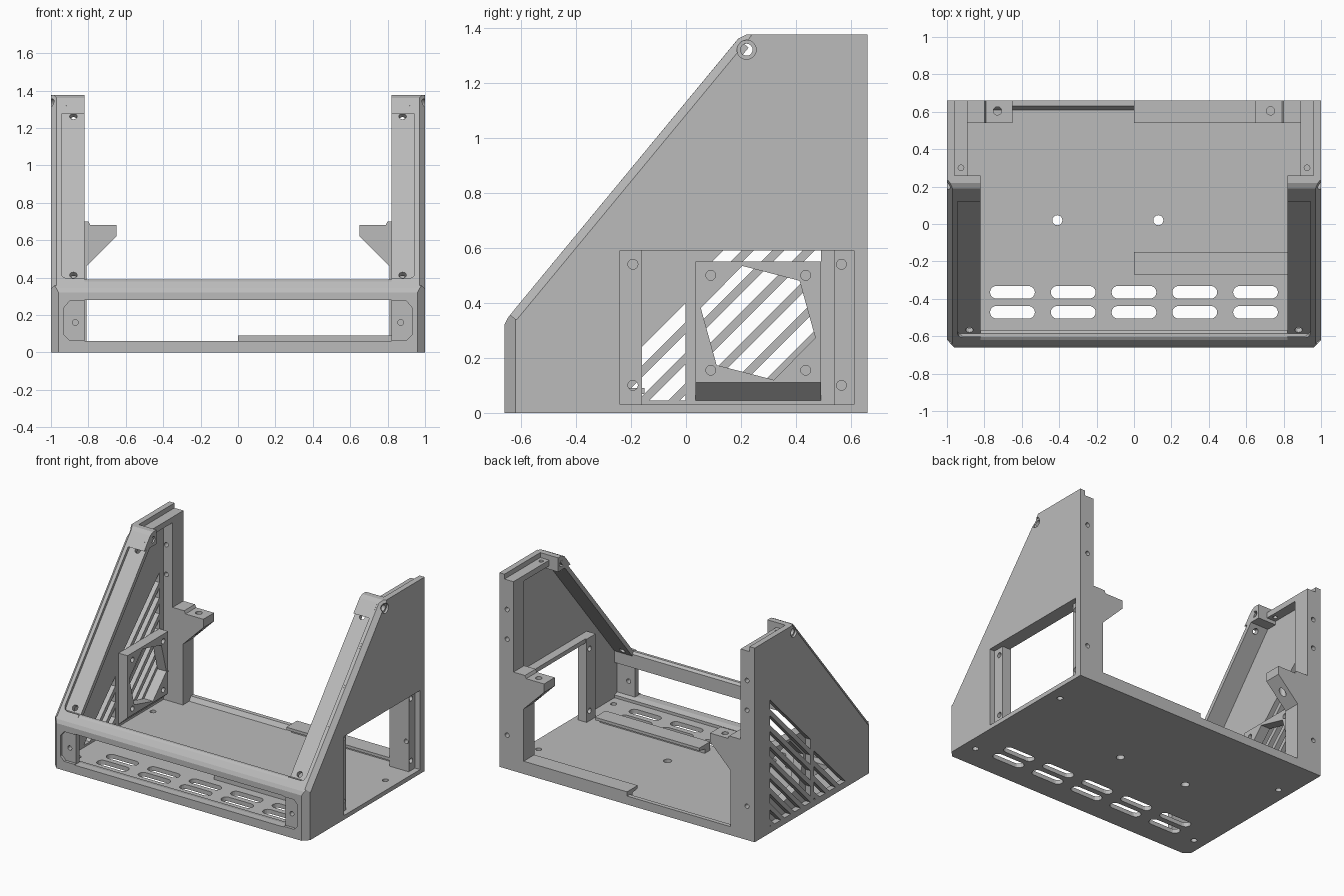
import bpy, bmesh
from math import sin, cos, pi, radians
from mathutils import Matrix

cube = bpy.data.objects.get("Cube")
if cube:
    bpy.data.objects.remove(cube, do_unlink=True)

grey = bpy.data.materials.new("light_grey")
grey.use_nodes = True
COLOUR = (0.5, 0.5, 0.5, 1)
grey.diffuse_color = COLOUR
grey.node_tree.nodes["Principled BSDF"].inputs["Base Color"].default_value = COLOUR

# Places profile coordinates (p, q) and depth d in space
PLACE = {"x": lambda p, q, d: (d, p, q),
         "y": lambda p, q, d: (p, d, q),
         "z": lambda p, q, d: (p, q, d)}


def prism(name, polys, axis, a, b, matrix=Matrix()):
    """Extrude one or more profiles along an axis, from a to b."""
    bm = bmesh.new()
    for pts in polys:
        rings = [[bm.verts.new(PLACE[axis](p, q, d)) for p, q in pts] for d in (a, b)]
        bm.faces.new(rings[0])
        bm.faces.new(rings[1][::-1])
        for i in range(len(pts)):
            j = (i + 1) % len(pts)
            bm.faces.new((rings[0][i], rings[1][i], rings[1][j], rings[0][j]))
    bm.transform(matrix)
    bmesh.ops.recalc_face_normals(bm, faces=bm.faces)
    mesh = bpy.data.meshes.new(name)
    bm.to_mesh(mesh)
    bm.free()
    mesh.materials.append(grey)
    obj = bpy.data.objects.new(name, mesh)
    bpy.context.collection.objects.link(obj)
    return obj


def boolean(obj, cutter, operation="DIFFERENCE"):
    """Apply a boolean and remove the cutter."""
    cutter.hide_render = True
    mod = obj.modifiers.new("cut", "BOOLEAN")
    mod.operation, mod.solver, mod.object = operation, "EXACT", cutter
    bpy.context.view_layer.update()
    deps = bpy.context.evaluated_depsgraph_get()
    mesh = bpy.data.meshes.new_from_object(obj.evaluated_get(deps))
    obj.modifiers.clear()
    obj.data = mesh
    bpy.data.objects.remove(cutter, do_unlink=True)


def cut(obj, polys, axis, a, b, matrix=Matrix()):
    boolean(obj, prism("cutter", polys, axis, a, b, matrix))


def rect(p0, p1, q0, q1):
    return [(p0, q0), (p1, q0), (p1, q1), (p0, q1)]


def disc(p, q, r, n=20, turn=0):
    return [(p + r * cos(turn + 2 * pi * i / n), q + r * sin(turn + 2 * pi * i / n))
            for i in range(n)]


def slot(p, q, length, width):
    r, h = width / 2, (length - width) / 2
    arc = [pi * i / 8 - pi / 2 for i in range(9)]
    return ([(p + h + r * cos(t), q + r * sin(t)) for t in arc]
            + [(p - h - r * cos(t), q - r * sin(t)) for t in arc])


def side(pts, s):
    return [(p * s, q) for p, q in pts]


# Floor with vent slots and screw holes
floor = prism("floor", [rect(-0.96, 0.96, -0.66, 0.66)], "z", 0, 0.03)
holes = [slot(0.325 * i, y, 0.24, 0.068) for i in range(-2, 3) for y in (-0.365, -0.472)]
holes += [disc(-0.41, 0.02, 0.027), disc(0.13, 0.02, 0.027)]
holes += [disc(s * 0.91, y, 0.02) for s in (1, -1) for y in (0.35, -0.49)]
cut(floor, holes, "z", -0.02, 0.05)

# Front sill, front bar, rear ridge and the two hooked board rails
prism("front_sill", [[(-0.66, 0.03), (-0.57, 0.03), (-0.57, 0.05), (-0.61, 0.06),
                      (-0.66, 0.06)]], "x", -0.96, 0.96)
prism("front_bar", [[(-0.66, 0.28), (-0.66, 0.32), (-0.648, 0.345), (-0.62, 0.38),
                     (-0.605, 0.39), (-0.585, 0.39), (-0.57, 0.375), (-0.57, 0.28)]],
      "x", -0.96, 0.96)
prism("rear_ridge", [[(0.61, 0.03), (0.66, 0.03), (0.66, 0.06), (0.63, 0.06)]],
      "x", -0.82, 0)
prism("rear_rail", [[(0.60, 0.03), (0.66, 0.03), (0.66, 0.09), (0.54, 0.09),
                     (0.54, 0.07), (0.60, 0.06)]], "x", 0, 0.82)
prism("middle_rail", [[(-0.27, 0.03), (-0.21, 0.03), (-0.21, 0.06), (-0.15, 0.07),
                       (-0.15, 0.09), (-0.27, 0.09)]], "x", 0, 0.82)

# Frame whose second axis runs up the slope and third points out of it
UP, OUT, LENGTH = 0.637, 0.771, 1.27
slope = Matrix(((1, 0, 0, 0), (0, UP, -OUT, -0.62), (0, OUT, UP, 0.38), (0, 0, 0, 1)))

WALL = [(-0.66, 0), (-0.66, 0.32), (-0.648, 0.345), (-0.62, 0.38), (0.19, 1.36),
        (0.22, 1.375), (0.66, 1.375), (0.66, 0)]
walls = {}
for s, word in ((1, "left"), (-1, "right")):
    # Side wall with chamfered front edges and a cross hole
    wall = walls[s] = prism(word + "_wall", [WALL], "x", s * 0.96, s)
    cut(wall, [side([(0.95, -0.67), (1.01, -0.67), (1.01, -0.61)], s)], "z", -0.1, 0.5)
    cut(wall, [side([(1.01, -0.04), (1.01, 0.02), (0.95, 0.02)], s)], "y", -0.03, 1.31, slope)
    cut(wall, [disc(0.22, 1.32, 0.035)], "x", s * 0.985, s * 1.02)
    cut(wall, [disc(0.22, 1.32, 0.022)], "x", s * 0.9, s * 1.02)

    # Sloping flange with a recessed panel seat
    flange = prism(word + "_slope_flange", [side(rect(0.82, 0.96, 0, LENGTH), s)],
                   "z", -0.05, 0, slope)
    seat = [(0.8, 0.02), (0.915, 0.02), (0.936, 0.03), (0.945, 0.05), (0.945, 1.18),
            (0.936, 1.205), (0.915, 1.22), (0.8, 1.22)]
    cut(flange, [side(seat, s)], "z", -0.02, 0.02, slope)
    cut(flange, [disc(s * 0.88, u, 0.02) for u in (0.06, 1.16)], "z", -0.1, 0.05, slope)

    # Cap at the top of the slope
    cap = prism(word + "_cap", [[(0.12, 1.275), (0.19, 1.36), (0.22, 1.375),
                                 (0.26, 1.375), (0.26, 1.275)]], "x", s * 0.82, s * 0.96)
    cut(cap, [disc(0.22, 1.32, 0.022)], "x", s * 0.8, s * 0.98)

    # Top ledge
    ledge = prism(word + "_top_ledge", [side([(0.89, 0.26), (0.96, 0.26), (0.96, 0.54),
                                             (0.89, 0.54)], s)], "z", 1.30, 1.34)
    cut(ledge, [disc(s * 0.925, 0.30, 0.015)], "z", 1.2, 1.4)

    # Front flange with a recessed seat
    front = prism(word + "_front_flange", [side(rect(0.82, 0.96, 0.06, 0.28), s)],
                  "y", -0.66, -0.60)
    seat = [(0.8, 0.065), (0.90, 0.065), (0.93, 0.095), (0.93, 0.24), (0.90, 0.275),
            (0.8, 0.275)]
    cut(front, [side(seat, s)], "y", -0.7, -0.64)
    cut(front, [disc(s * 0.87, 0.16, 0.016)], "y", -0.7, -0.5)

    # Rear post with screw holes
    post = prism(word + "_rear_post", [side(rect(0.89, 0.96, 0.03, 1.34), s)],
                 "y", 0.54, 0.66)
    cut(post, [disc(s * 0.94, z, 0.016) for z in (0.24, 0.92, 1.13)], "y", 0.5, 0.7)
    if s > 0:
        cut(post, [disc(0.565, z, 0.018) for z in (0.1, 0.54)], "x", 0.85, 0.98)

    # Bracket on its column
    bracket = prism(word + "_bracket", [side([
        (0.89, 0.03), (0.81, 0.03), (0.81, 0.46), (0.65, 0.62), (0.65, 0.68),
        (0.79, 0.68), (0.80, 0.70), (0.89, 0.70)], s)], "y", 0.54, 0.66)
    cut(bracket, [disc(s * 0.73, 0.605, 0.022)], "z", 0.5, 0.8)

# Window in the left wall with a screw strip and a lintel
cut(walls[1], [rect(-0.24, 0.61, 0.03, 0.59)], "x", 0.9, 1.1)
strip = prism("window_strip", [rect(-0.26, -0.16, 0.03, 0.62)], "x", 0.89, 0.96)
cut(strip, [disc(-0.193, z, 0.018) for z in (0.1, 0.54)], "x", 0.8, 1.0)
prism("window_lintel", [rect(-0.16, 0.54, 0.59, 0.62)], "x", 0.90, 0.96)

# Diagonal vents in the right wall, in two fields
for y0, y1, top in ((-0.38, -0.002, 0.40), (0.035, 0.49, 0.455)):
    bands = []
    for k in range(9):
        c = top - 0.111 * k
        bands.append([(-0.6, c - 0.668), (0.8, c + 0.732), (0.8, c + 0.8), (-0.6, c - 0.6)])
    vents = prism("vents", bands, "x", -1.05, -0.9)
    boolean(vents, prism("field", [rect(y0, y1, 0.045, 1.0)], "x", -1.1, -0.8), "INTERSECT")
    boolean(walls[-1], vents)

# Fan mount with a six-sided opening and a sloped underside
mount = prism("fan_mount", [[(-0.96, 0.045), (-0.89, 0.11), (-0.89, 0.55), (-0.96, 0.55)]],
              "y", 0.035, 0.49)
cut(mount, [disc(0.262, 0.327, 0.215, 6, radians(-14.5))], "x", -1.0, -0.85)
cut(mount, [disc(y, z, 0.018) for y in (0.09, 0.435) for z in (0.155, 0.5)],
    "x", -0.94, -0.85)
